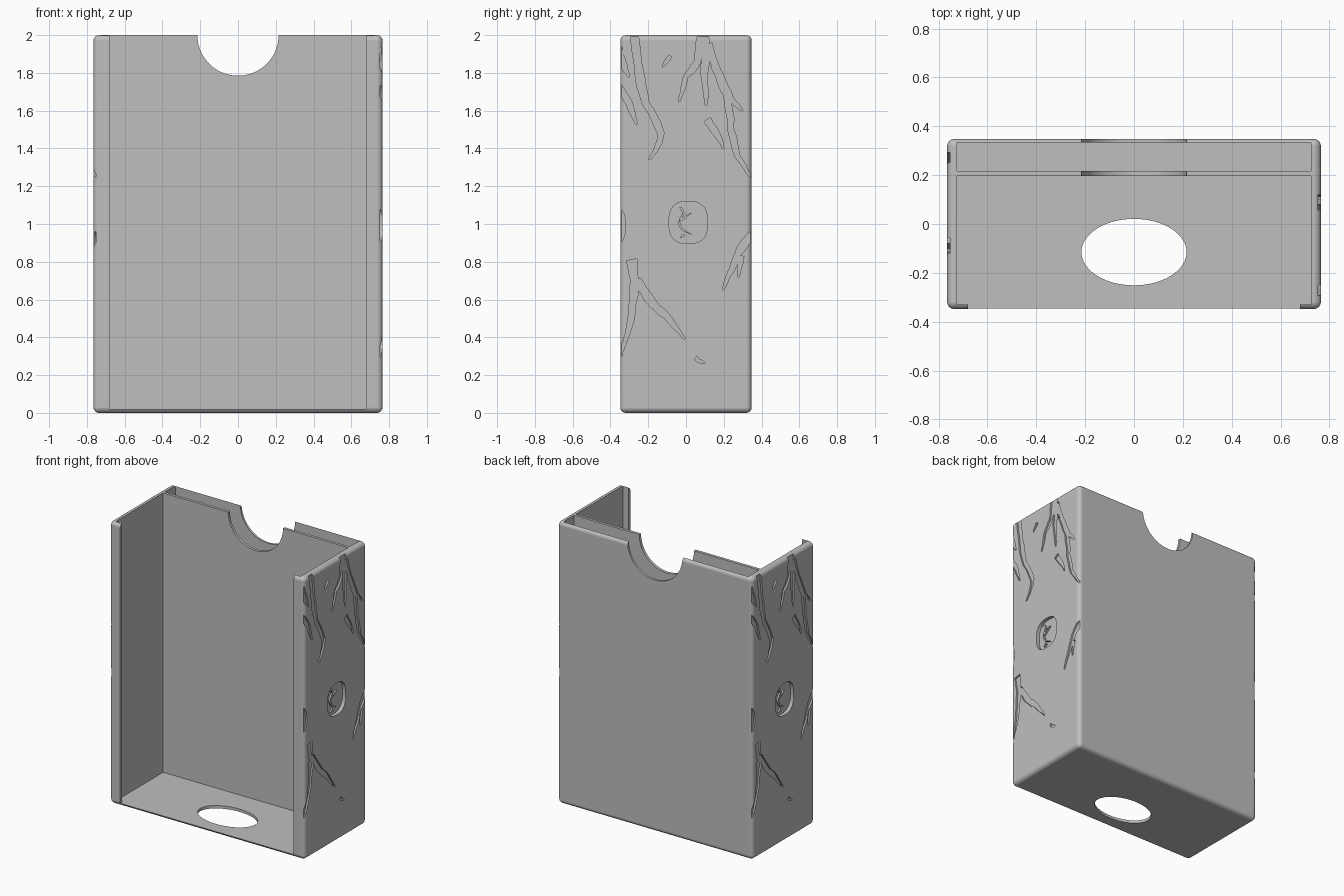
import bpy
import bmesh
import math
import random
from mathutils import Matrix, Vector

random.seed(4)
cube = bpy.data.objects.get("Cube")
if cube:
    bpy.data.objects.remove(cube, do_unlink=True)

# Overall dimensions
HALF_X, HALF_Y, TOP = 0.765, 0.348, 2.0
INNER_X, LIP_X, FLOOR = 0.725, 0.68, 0.02
LIP_Y, BACK_Y = -0.33, 0.333
DIVIDER = (0.197, 0.217)
NOTCH = 0.215
CRACK_DEPTH, RECESS_DEPTH = 0.012, 0.025
ABOVE = TOP + 0.1

grey = bpy.data.materials.new("plain_grey")
grey.use_nodes = True
colour = (0.52, 0.52, 0.52, 1)
grey.diffuse_color = colour
for node in grey.node_tree.nodes:
    if node.type == 'BSDF_PRINCIPLED':
        node.inputs["Base Color"].default_value = colour


def make_object(name, bm):
    bmesh.ops.recalc_face_normals(bm, faces=bm.faces[:])
    mesh = bpy.data.meshes.new(name)
    bm.to_mesh(mesh)
    bm.free()
    mesh.materials.append(grey)
    obj = bpy.data.objects.new(name, mesh)
    bpy.context.collection.objects.link(obj)
    return obj


def activate(obj):
    bpy.ops.object.select_all(action='DESELECT')
    obj.select_set(True)
    bpy.context.view_layer.objects.active = obj


def prism(bm, outline, axis, lo, hi, side=1):
    """Extrude a flat outline along an axis; side -1 turns it half round z."""
    def place(a, b, d):
        x, y, z = {'X': (d, a, b), 'Y': (a, d, b), 'Z': (a, b, d)}[axis]
        return bm.verts.new((side * x, side * y, z))
    low = [place(a, b, lo) for a, b in outline]
    high = [place(a, b, hi) for a, b in outline]
    bm.faces.new(low)
    bm.faces.new(high[::-1])
    for i in range(len(low)):
        j = (i + 1) % len(low)
        bm.faces.new((low[i], high[i], high[j], low[j]))


def oval(cx, cy, rx, ry, power=2, count=64):
    points = []
    for i in range(count):
        angle = math.tau * i / count
        c, s = math.cos(angle), math.sin(angle)
        points.append((cx + rx * math.copysign(abs(c) ** (2 / power), c),
                       cy + ry * math.copysign(abs(s) ** (2 / power), s)))
    return points


def ribbon(path, width, wobble=0.004, steps=3):
    """Outline of a tapering, slightly ragged line along a path."""
    knots = [Vector(p) for p in path]
    line = [a.lerp(b, k / steps) for a, b in zip(knots, knots[1:]) for k in range(steps)]
    line.append(knots[-1])
    left, right = [], []
    last = len(line) - 1
    for i, point in enumerate(line):
        along = (line[min(i + 1, last)] - line[max(i - 1, 0)]).normalized()
        across = Vector((-along.y, along.x))
        half = width * (1 - 0.8 * (i / last) ** 2) * random.uniform(0.8, 1.1)
        middle = point + across * random.uniform(-wobble, wobble)
        left.append(middle + across * half)
        right.append(middle - across * half)
    return [tuple(p) for p in left + right[::-1]]


def cut(target, name, bm):
    cutter = make_object(name, bm)
    cutter.hide_render = True
    activate(target)
    mod = target.modifiers.new(name, 'BOOLEAN')
    mod.operation, mod.solver, mod.object = 'DIFFERENCE', 'EXACT', cutter
    mod.use_self = True
    bpy.ops.object.modifier_apply(modifier=mod.name)
    bpy.data.objects.remove(cutter, do_unlink=True)


# Rounded outer block
bm = bmesh.new()
bmesh.ops.create_cube(bm, size=2, matrix=Matrix.Translation((0, 0, TOP / 2))
                      @ Matrix.Diagonal((HALF_X, HALF_Y, TOP / 2, 1)))
bmesh.ops.bevel(bm, geom=bm.edges[:], offset=0.03, segments=6, profile=0.5, affect='EDGES')
box = make_object("open_front_box", bm)

# Main compartment with its front opening
bm = bmesh.new()
half = [(LIP_X, -0.5), (LIP_X, LIP_Y), (INNER_X, LIP_Y), (INNER_X, DIVIDER[0])]
prism(bm, half + [(-x, y) for x, y in half[::-1]], 'Z', FLOOR, ABOVE)
cut(box, "main_compartment", bm)

# Narrow rear slot
bm = bmesh.new()
slot = [(-INNER_X, DIVIDER[1]), (INNER_X, DIVIDER[1]), (INNER_X, BACK_Y), (-INNER_X, BACK_Y)]
prism(bm, slot, 'Z', FLOOR, ABOVE)
cut(box, "rear_slot", bm)

# Thumb notch through divider and back, and push hole in the floor
bm = bmesh.new()
prism(bm, oval(0, TOP, NOTCH, NOTCH), 'Y', 0.1, 0.5)
prism(bm, oval(0, -0.115, NOTCH, 0.136), 'Z', -0.1, 0.1)
cut(box, "thumb_holes", bm)

# Branching cracks on the side walls: half width, then path in (y, z)
cracks = [
    (.024, [(-.27, 2), (-.245, 1.77), (-.21, 1.64), (-.13, 1.48), (-.15, 1.41), (-.19, 1.34)]),
    (.02, [(-.36, 1.93), (-.33, 1.83), (-.3, 1.78)]),
    (.022, [(-.36, 1.73), (-.3, 1.64), (-.26, 1.53)]),
    (.012, [(-.085, 1.89), (-.12, 1.83)]),
    (.022, [(.08, 2), (.06, 1.86), (0, 1.78), (-.04, 1.65)]),
    (.026, [(.1, 2), (.1, 1.8), (.11, 1.63)]),
    (.022, [(.115, 1.95), (.19, 1.76), (.24, 1.66), (.3, 1.6)]),
    (.023, [(.15, 1.84), (.22, 1.68), (.24, 1.5), (.27, 1.36), (.36, 1.23)]),
    (.02, [(.11, 1.55), (.16, 1.48), (.2, 1.4)]),
    (.022, [(.36, .95), (.29, .87), (.24, .76), (.2, .65)]),
    (.014, [(.29, .83), (.28, .72)]),
    (.026, [(-.29, .81), (-.27, .7), (-.29, .5), (-.36, .25)]),
    (.024, [(-.26, .7), (-.16, .56), (-.08, .49), (-.01, .39)]),
    (.012, [(.05, .29), (.1, .26)]),
]
bm = bmesh.new()
for width, path in cracks:
    outline = ribbon(path, width)
    for side in (1, -1):
        prism(bm, outline, 'X', HALF_X - CRACK_DEPTH, HALF_X + 0.1, side)
for side in (1, -1):
    prism(bm, oval(-0.35, 0.99, 0.03, 0.09, count=24), 'X',
          HALF_X - CRACK_DEPTH, HALF_X + 0.1, side)
cut(box, "side_cracks", bm)

# Rounded medallion recess on each side
bm = bmesh.new()
for side in (1, -1):
    prism(bm, oval(0.012, 1.008, 0.102, 0.112, power=2.6, count=48), 'X',
          HALF_X - RECESS_DEPTH, HALF_X + 0.1, side)
cut(box, "medallion_recess", bm)

activate(box)
bpy.ops.object.shade_smooth_by_angle(angle=math.radians(30))
normals = box.modifiers.new("clean_normals", 'WEIGHTED_NORMAL')
normals.keep_sharp = True

# Small raised marks inside the recesses
marks = [
    [(-.03, 1.09), (-.012, 1.06), (-.03, 1.03), (-.04, 1.01)],
    [(-.04, 1.01), (-.02, .97), (.03, .945)],
    [(-.03, 1.02), (0, 1.04), (.03, 1.06)],
    [(-.01, .945), (-.03, .925)],
]
floor_x = HALF_X - RECESS_DEPTH
for name, side in (("left_medallion_relief", 1), ("right_medallion_relief", -1)):
    bm = bmesh.new()
    for path in marks:
        prism(bm, ribbon(path, 0.007, wobble=0.001), 'X', floor_x - 0.005, floor_x + 0.012, side)
    make_object(name, bm)
